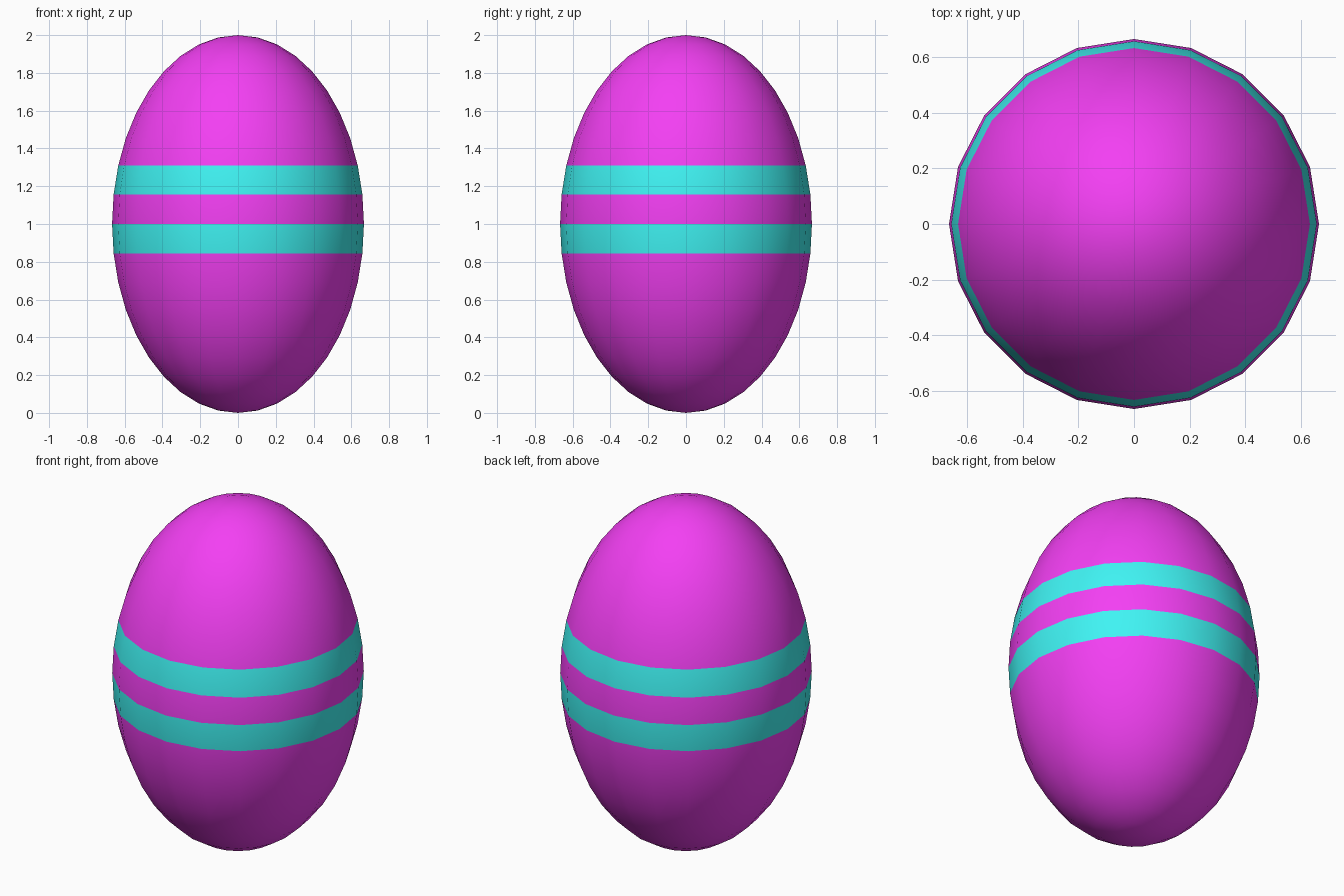
import bpy

if "Cube" in bpy.data.objects:
    bpy.data.objects.remove(bpy.data.objects["Cube"])

RADIUS = 2 / 3   # half width of the egg
SEGMENTS = 20
RINGS = 20


def make_material(name, color):
    mat = bpy.data.materials.new(name)
    mat.diffuse_color = color
    mat.use_nodes = True
    mat.node_tree.nodes["Principled BSDF"].inputs["Base Color"].default_value = mat.diffuse_color
    return mat


# Egg body: a stretched sphere standing on the ground
bpy.ops.mesh.primitive_uv_sphere_add(segments=SEGMENTS, ring_count=RINGS, radius=1)
egg = bpy.context.object
egg.name = "striped_egg"
egg.scale = (RADIUS, RADIUS, 1)
egg.location = (0, 0, 1)
bpy.ops.object.transform_apply(location=True, rotation=False, scale=True)
bpy.ops.object.shade_smooth()

egg.data.materials.append(make_material("magenta_shell", (0.9, 0.05, 0.9, 1)))
egg.data.materials.append(make_material("cyan_stripe", (0.05, 0.9, 0.9, 1)))

# Stripes: one ring of faces below the middle, one a ring above it
for face in egg.data.polygons:
    z = face.center.z
    if 0.85 < z < 0.99 or 1.17 < z < 1.30:
        face.material_index = 1
